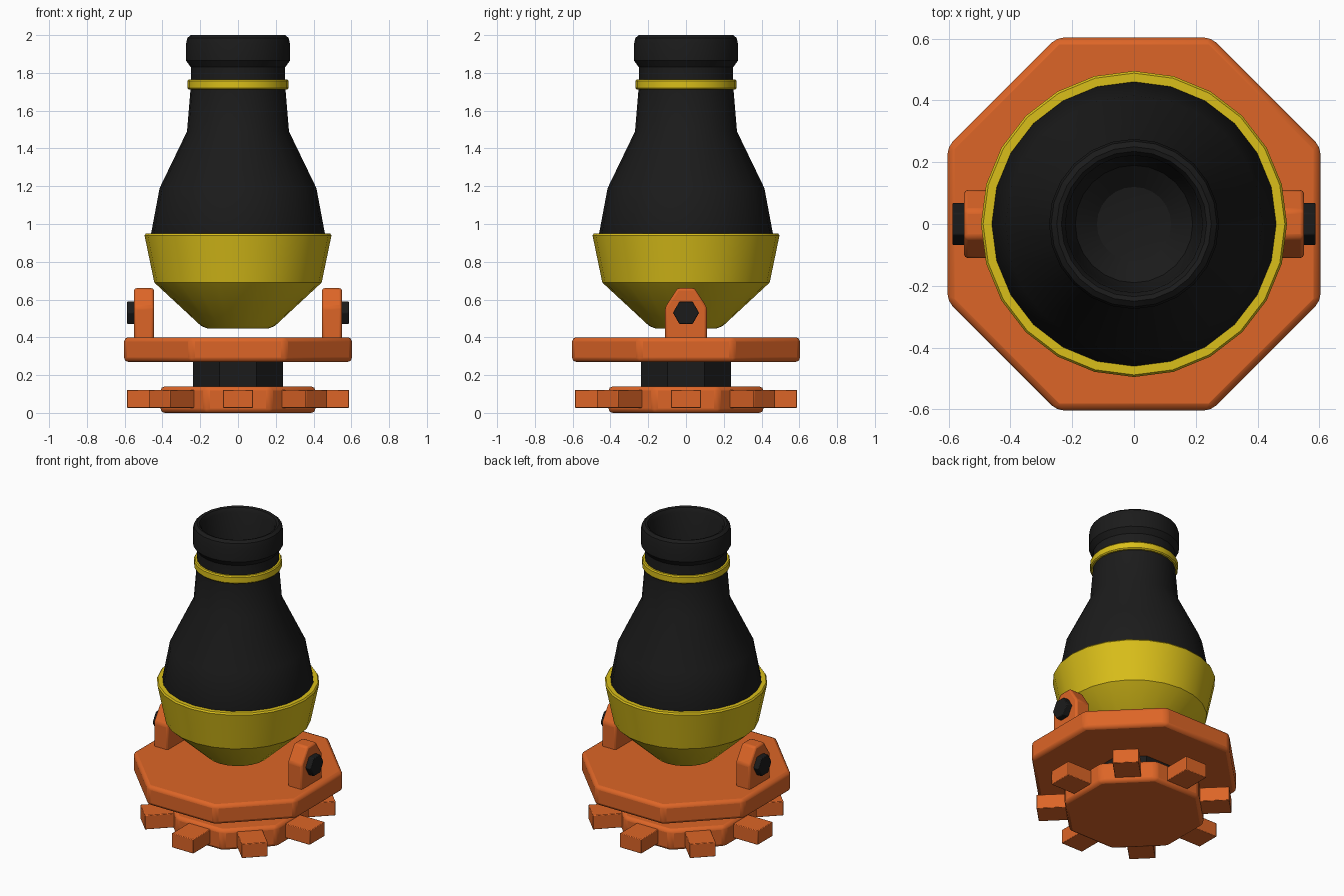
import bpy, bmesh, math
from mathutils import Matrix

if "Cube" in bpy.data.objects:
    bpy.data.objects.remove(bpy.data.objects["Cube"])


def material(name, rgb):
    m = bpy.data.materials.new(name)
    m.diffuse_color = (*rgb, 1)
    m.use_nodes = True
    m.node_tree.nodes["Principled BSDF"].inputs["Base Color"].default_value = m.diffuse_color
    return m


ORANGE = material("orange_paint", (0.72, 0.13, 0.02))
YELLOW = material("yellow_paint", (0.70, 0.52, 0.01))
BLACK = material("black_metal", (0.011, 0.011, 0.011))


def finish(name, bm, mat, bevel=0, angle=30):
    bmesh.ops.recalc_face_normals(bm, faces=bm.faces)
    me = bpy.data.meshes.new(name)
    bm.to_mesh(me)
    bm.free()
    me.materials.append(mat)
    ob = bpy.data.objects.new(name, me)
    bpy.context.collection.objects.link(ob)
    if bevel:
        mod = ob.modifiers.new("bevel", 'BEVEL')
        mod.width, mod.segments = bevel, 2
        mod.limit_method = 'ANGLE'
    bpy.ops.object.select_all(action='DESELECT')
    ob.select_set(True)
    bpy.context.view_layer.objects.active = ob
    bpy.ops.object.shade_smooth_by_angle(angle=math.radians(angle))
    return ob


def lathe(name, profile, mat, steps=24):
    bm = bmesh.new()
    vs = [bm.verts.new((r, 0, z)) for r, z in profile]
    edges = [bm.edges.new(p) for p in zip(vs, vs[1:])]
    bmesh.ops.spin(bm, geom=vs + edges, cent=(0, 0, 0), axis=(0, 0, 1),
                   angle=2 * math.pi, steps=steps, use_duplicate=False)
    bmesh.ops.remove_doubles(bm, verts=bm.verts, dist=1e-4)
    return finish(name, bm, mat)


def prism(name, pts, depth, matrix, mat, bevel=0):
    bm = bmesh.new()
    face = bm.faces.new([bm.verts.new((x, y, 0)) for x, y in pts])
    top = bmesh.ops.extrude_face_region(bm, geom=[face])["geom"]
    bmesh.ops.translate(bm, vec=(0, 0, depth),
                        verts=[v for v in top if isinstance(v, bmesh.types.BMVert)])
    bm.transform(matrix)
    return finish(name, bm, mat, bevel)


def polygon(n, apothem, start=0):
    r = apothem / math.cos(math.pi / n)
    return [(r * math.cos(start + 2 * math.pi * i / n),
             r * math.sin(start + 2 * math.pi * i / n)) for i in range(n)]


def octagon(name, apothem, z0, z1, mat, bevel=0):
    return prism(name, polygon(8, apothem, math.pi / 8), z1 - z0,
                 Matrix.Translation((0, 0, z0)), mat, bevel)


# Octagonal base, neck and turntable
octagon("base_disc", 0.41, 0.0, 0.14, ORANGE, 0.022)
octagon("swivel_neck", 0.237, 0.12, 0.29, BLACK)
octagon("turntable", 0.603, 0.27, 0.40, ORANGE, 0.022)

# Eight teeth around the base
for i in range(8):
    prism(f"base_tooth_{i + 1}",
          [(0.36, -0.08), (0.588, -0.08), (0.588, 0.08), (0.36, 0.08)], 0.095,
          Matrix.Rotation(i * math.pi / 4, 4, 'Z') @ Matrix.Translation((0, 0, 0.027)),
          ORANGE, 0.004)

# Side brackets with hexagonal bolts (outline in y, z; extruded along x)
outline = [(-0.11, 0.38), (0.11, 0.38), (0.11, 0.56), (0.045, 0.66),
           (-0.045, 0.66), (-0.11, 0.56)]
bolt = [(y, z + 0.53) for y, z in polygon(6, 0.06)]
to_side = Matrix(((0, 0, 1, 0), (1, 0, 0, 0), (0, 1, 0, 0), (0, 0, 0, 1)))
for side, s in (("left", -1), ("right", 1)):
    prism(f"{side}_bracket", outline, 0.105,
          Matrix.Translation((s * 0.4975 - 0.0525, 0, 0)) @ to_side, ORANGE, 0.012)
    prism(f"{side}_bolt", bolt, 0.06,
          Matrix.Translation((s * 0.557 - 0.03, 0, 0)) @ to_side, BLACK, 0.004)

# Yellow cup holding the barrel
lathe("barrel_cup", [(0, 0.448), (0.165, 0.448), (0.195, 0.46), (0.443, 0.69),
                     (0.495, 0.94), (0.488, 0.95), (0.44, 0.95), (0.38, 0.72),
                     (0, 0.6)], YELLOW)

# Black barrel with flared lip and open bore
lathe("barrel", [(0, 0.85), (0.44, 0.85), (0.46, 0.95), (0.415, 1.19), (0.27, 1.49),
                 (0.25, 1.73), (0.25, 1.83), (0.275, 1.865), (0.275, 1.955),
                 (0.268, 1.985), (0.25, 2.0), (0.235, 1.995), (0.222, 1.97),
                 (0.215, 1.72), (0.19, 1.62), (0.12, 1.56), (0, 1.54)], BLACK)

# Yellow ring below the lip
lathe("neck_ring", [(0.235, 1.713), (0.262, 1.713), (0.268, 1.72), (0.268, 1.757),
                    (0.262, 1.765), (0.235, 1.765), (0.235, 1.713)], YELLOW)
